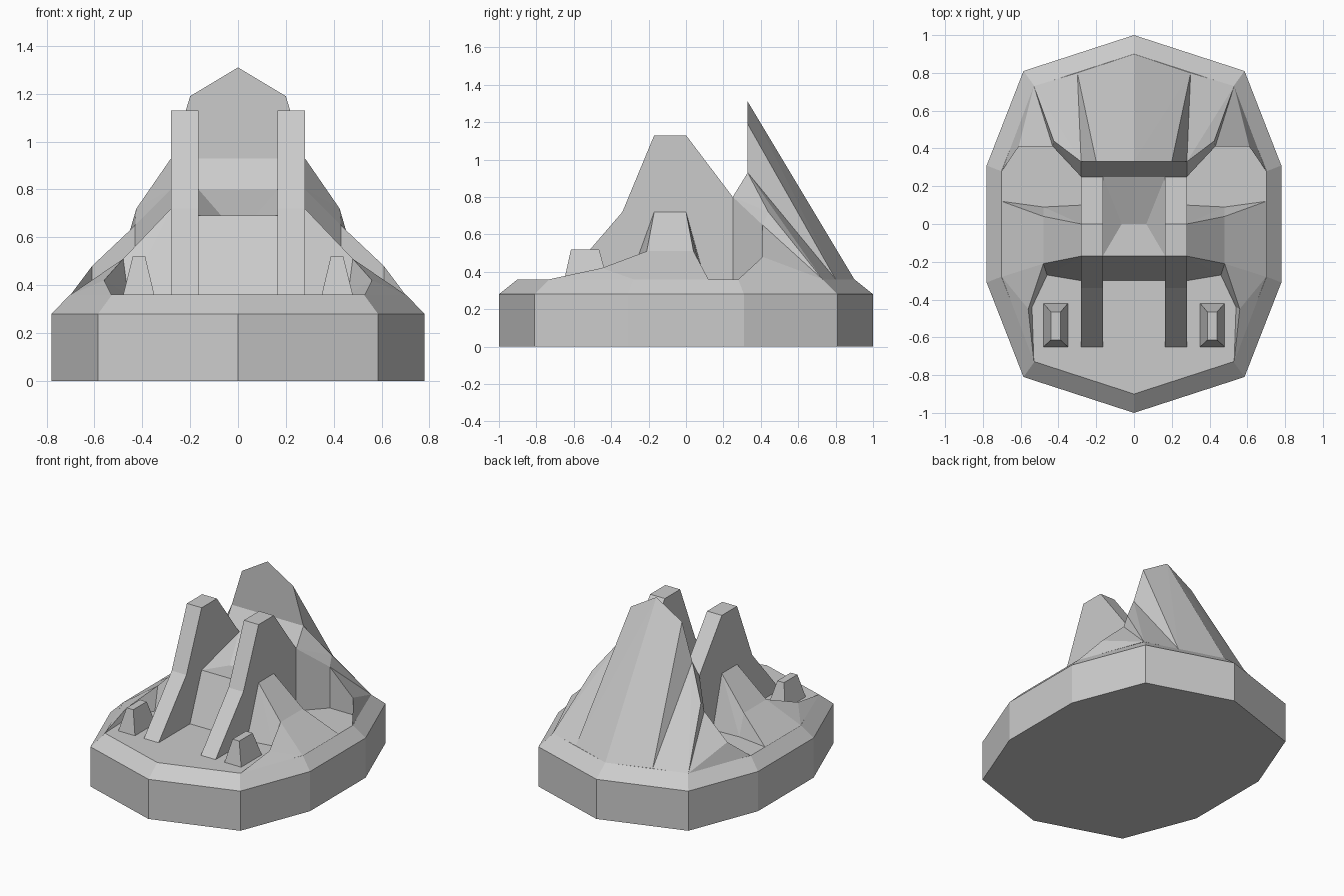
import bpy, bmesh

if "Cube" in bpy.data.objects:
    bpy.data.objects.remove(bpy.data.objects["Cube"])

DECK = 0.36


def finish(name, bm, mirror=False):
    bmesh.ops.recalc_face_normals(bm, faces=bm.faces)
    mesh = bpy.data.meshes.new(name)
    bm.to_mesh(mesh)
    bm.free()
    ob = bpy.data.objects.new(name, mesh)
    bpy.context.collection.objects.link(ob)
    if mirror:
        ob.modifiers.new("mirror", 'MIRROR').use_mirror_merge = False
    return ob


def hull(name, pts, mirror=True):
    """Faceted convex solid around the given corners."""
    bm = bmesh.new()
    for p in pts:
        bm.verts.new(p)
    res = bmesh.ops.convex_hull(bm, input=bm.verts)
    junk = {g for g in res["geom_interior"] + res["geom_unused"]
            if isinstance(g, bmesh.types.BMVert)}
    bmesh.ops.delete(bm, geom=list(junk), context='VERTS')
    bmesh.ops.dissolve_limit(bm, angle_limit=0.01, verts=bm.verts, edges=bm.edges)
    return finish(name, bm, mirror)


def loft(name, rings, mirror=False):
    """Closed solid through rings of equal point count."""
    bm = bmesh.new()
    vs = [[bm.verts.new(p) for p in r] for r in rings]
    n = len(vs[0])
    for a, b in zip(vs, vs[1:]):
        for i in range(n):
            j = (i + 1) % n
            bm.faces.new((a[i], a[j], b[j], b[i]))
    bm.faces.new(vs[0])
    bm.faces.new(vs[-1])
    return finish(name, bm, mirror)


def both(pts):
    return pts + [(-x, y, z) for x, y, z in pts if x > 0]


# ten-sided base with a bevelled upper rim
right = [(0, -1), (.585, -.81), (.78, -.31), (.78, .31), (.585, .81), (0, 1)]
outline = right + [(-x, y) for x, y in right[-2:0:-1]]
loft("base", [[(x * s, y * s, z) for x, y in outline]
              for s, z in ((1, 0), (1, .28), (.9, DECK))])

# pair of tall buttress fins
fin = [(-.65, DECK), (-.34, .72), (-.17, 1.13), (0, 1.13), (.25, .80), (.25, DECK)]
loft("buttress", [[(x, y, z) for y, z in fin] for x in (.165, .28)], True)

# wall between the fins, and its faceted top
wall = [(-.30, DECK), (-.17, .69), (0, .68), (.25, .68), (.25, DECK)]
loft("centre_wall", [[(x, y, z) for y, z in wall] for x in (-.165, .165)])
bm = bmesh.new()
fl, fr, ml, mr, bl, br = [bm.verts.new(p) for p in (
    (-.165, -.17, .69), (.165, -.17, .69), (-.065, 0, .685),
    (.065, 0, .685), (-.165, .25, .80), (.165, .25, .80))]
for f in ((fl, fr, mr, ml), (ml, mr, br, bl), (fl, ml, bl), (fr, br, mr)):
    bm.faces.new(f)
finish("centre_slope", bm)

# side ridges running outward from the fins
inner = [(.28, -.30, DECK), (.28, -.17, .72), (.28, 0, .72), (.28, .10, DECK)]
middle = [(.46, -.27, DECK), (.48, -.21, .51), (.48, .04, .51), (.48, .09, DECK)]
hull("ridge_inner", inner + middle)
hull("ridge_outer", middle + [(.70, -.28, DECK), (.70, .12, DECK)])

# low lips curving forward along the rim
hull("front_lip", [(.48, -.21, .51), (.46, -.27, DECK), (.56, -.45, .42),
                   (.54, -.44, DECK), (.70, -.28, DECK)])
hull("front_lip_tip", [(.56, -.45, .42), (.54, -.44, DECK),
                       (.53, -.73, DECK), (.70, -.28, DECK)])

# small tapered blocks on the front deck
loft("front_block", [
    [(a, c, z), (b, c, z), (b, d, z), (a, d, z)]
    for a, b, c, d, z in ((.35, .48, -.65, -.42, DECK),
                          (.388, .44, -.615, -.465, .52))], True)

# rear crest: lower body, tall blade and sloping flanks
hull("crest_body", both([(.28, .33, .93), (.28, .25, .80), (.28, .25, DECK),
                         (.30, .80, DECK), (0, .90, DECK)]), False)
hull("crest_blade", both([(0, .33, 1.31), (.20, .33, 1.19), (.28, .33, .93),
                          (.28, .33, DECK), (.30, .80, DECK), (0, .90, DECK)]), False)
hull("crest_flank", [(.28, .33, .93), (.28, .25, .80), (.28, .25, DECK),
                     (.425, .44, .72), (.43, .41, .65), (.43, .41, DECK),
                     (.30, .80, DECK), (.53, .73, DECK)])

# low wings at the rear rim
hull("rear_wing", [(.43, .41, .65), (.43, .41, DECK), (.61, .41, .48),
                   (.61, .41, DECK), (.53, .73, DECK)])
hull("rear_wing_tip", [(.61, .41, .48), (.61, .41, DECK),
                       (.70, .28, DECK), (.53, .73, DECK)])
